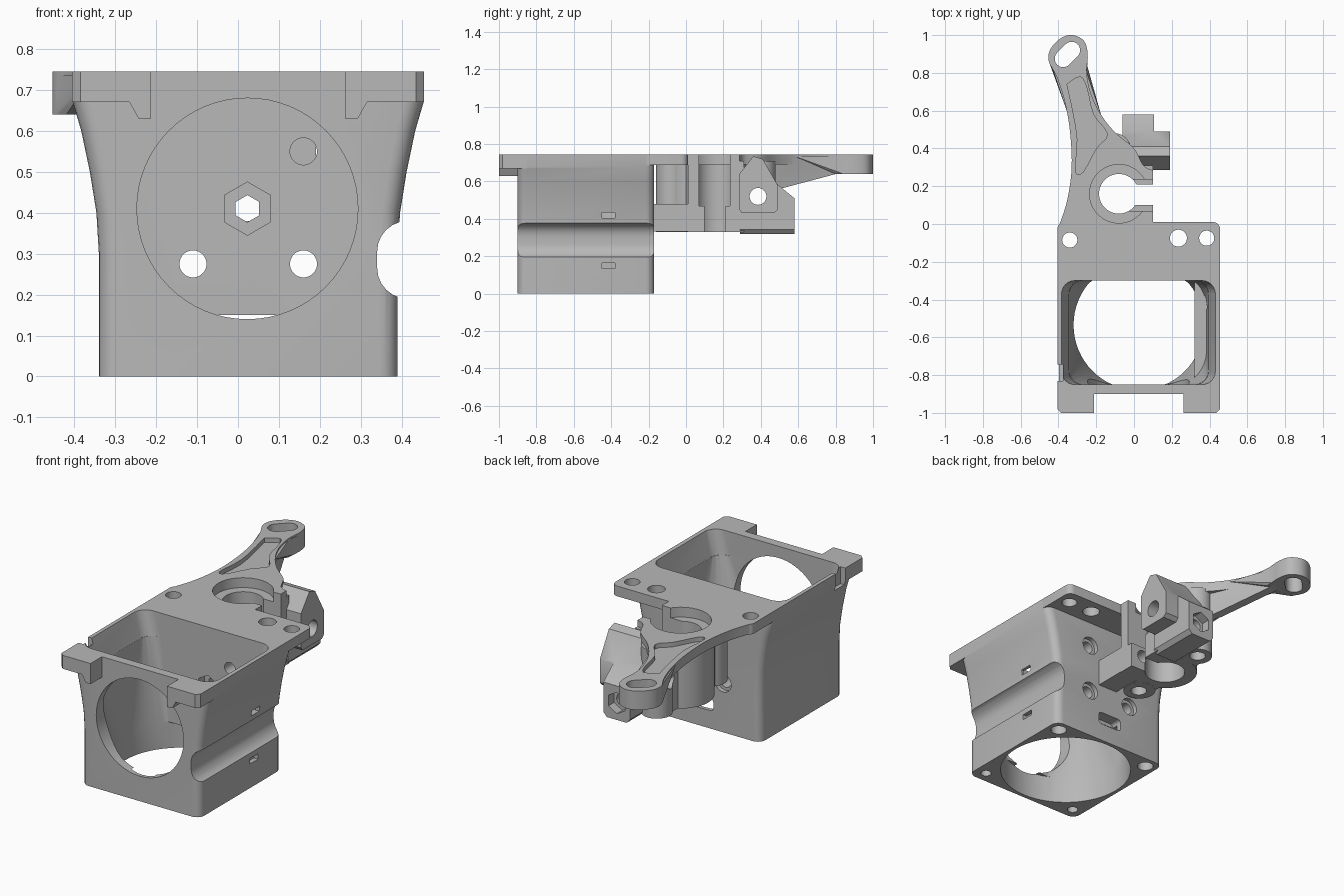
import bpy, bmesh
from math import sin, cos, pi, radians
from mathutils import Vector

if "Cube" in bpy.data.objects:
    bpy.data.objects.remove(bpy.data.objects["Cube"])

grey = bpy.data.materials.new("plain grey")
grey.use_nodes = True
grey.diffuse_color = (0.48, 0.48, 0.48, 1)
grey.node_tree.nodes["Principled BSDF"].inputs["Base Color"].default_value = (0.48, 0.48, 0.48, 1)

AXES = {"x": lambda u, v, t: (t, u, v),
        "y": lambda u, v, t: (u, t, v),
        "z": lambda u, v, t: (u, v, t)}


def to_object(name, bm):
    bmesh.ops.recalc_face_normals(bm, faces=bm.faces)
    mesh = bpy.data.meshes.new(name)
    bm.to_mesh(mesh)
    bm.free()
    ob = bpy.data.objects.new(name, mesh)
    bpy.context.collection.objects.link(ob)
    return ob


def prism(name, pts, axis, a, b):
    """Extrude a 2D outline along an axis from a to b."""
    bm = bmesh.new()
    place = AXES[axis]
    lo = [bm.verts.new(place(u, v, a)) for u, v in pts]
    hi = [bm.verts.new(place(u, v, b)) for u, v in pts]
    bm.faces.new(lo)
    bm.faces.new(hi)
    n = len(pts)
    for i in range(n):
        j = (i + 1) % n
        bm.faces.new((lo[i], lo[j], hi[j], hi[i]))
    return to_object(name, bm)


def box(name, x0, x1, y0, y1, z0, z1):
    return prism(name, [(x0, y0), (x1, y0), (x1, y1), (x0, y1)], "z", z0, z1)


def ring(u, v, r, n=40, turn=0.0):
    return [(u + r * cos(turn + 2 * pi * i / n), v + r * sin(turn + 2 * pi * i / n)) for i in range(n)]


def cyl(u, v, r, axis, a, b, n=40, turn=0.0):
    return prism("round", ring(u, v, r, n, turn), axis, a, b)


def round_rect(x0, x1, y0, y1, r, n=6):
    corners = [(x1 - r, y1 - r), (x0 + r, y1 - r), (x0 + r, y0 + r), (x1 - r, y0 + r)]
    return [(cx + r * cos(pi / 2 * (k + i / n)), cy + r * sin(pi / 2 * (k + i / n)))
            for k, (cx, cy) in enumerate(corners) for i in range(n + 1)]


def spline(pts, steps=5):
    """Smooth open curve through the points."""
    p = [Vector(q) for q in [pts[0]] + pts + [pts[-1]]]
    out = []
    for a, b, c, d in zip(p, p[1:], p[2:], p[3:]):
        for i in range(steps):
            t = i / steps
            q = 0.5 * (2 * b + (c - a) * t + (2 * a - 5 * b + 4 * c - d) * t * t
                       + (3 * b - a - 3 * c + d) * t ** 3)
            out.append(tuple(q))
    return out + [tuple(p[-1])]


def hull(layers):
    """Convex solid around flat outlines given as (z, points)."""
    bm = bmesh.new()
    for z, pts in layers:
        for x, y in pts:
            bm.verts.new((x, y, z))
    bmesh.ops.remove_doubles(bm, verts=bm.verts, dist=1e-4)
    made = bmesh.ops.convex_hull(bm, input=bm.verts)
    spare = [g for g in set(made["geom_interior"] + made["geom_unused"]) if isinstance(g, bmesh.types.BMVert)]
    bmesh.ops.delete(bm, geom=spare, context="VERTS")
    return to_object("hull", bm)


def combine(ob, others, operation):
    bpy.context.view_layer.objects.active = ob
    for other in others:
        mod = ob.modifiers.new("bool", "BOOLEAN")
        mod.operation = operation
        mod.solver = "EXACT"
        mod.object = other
        bpy.ops.object.modifier_apply(modifier=mod.name)
        bpy.data.objects.remove(other)
    return ob


def cut(ob, *others):
    return combine(ob, others, "DIFFERENCE")


def join(ob, *others):
    return combine(ob, others, "UNION")


CX, CY, TOP = 0.025, -0.535, 0.745

# Flared housing shell with rounded upright corners
half = [(0.365, 0), (0.365, 0.3), (0.371, 0.4), (0.387, 0.5), (0.408, 0.6), (0.43, 0.675), (0.43, TOP)]
outline = [(CX + u, z) for u, z in half] + [(CX - u, z) for u, z in reversed(half)]
housing = prism("housing", outline, "y", -0.9, -0.17)
bm = bmesh.new()
bm.from_mesh(housing.data)
upright = [e for e in bm.edges if abs(e.verts[0].co.y - e.verts[1].co.y) < 1e-4
           and abs(e.verts[0].co.z - e.verts[1].co.z) > 0.01]
bmesh.ops.bevel(bm, geom=upright, offset=0.045, segments=5, profile=0.5, affect="EDGES")
bm.to_mesh(housing.data)
bm.free()

# Front tabs with stepped undersides
for side in (-1, 1):
    tab = [(0.43, TOP), (0.43, 0.67), (0.29, 0.67), (0.268, 0.63), (0.237, 0.63), (0.237, TOP)]
    join(housing, prism("tab", [(CX + side * u, z) for u, z in tab], "y", -1.0, -0.85))
    corner = CX + side * 0.43
    cut(housing, prism("corner", [(corner + side * 0.01, -1.01), (corner - side * 0.03, -1.01),
                                  (corner + side * 0.01, -0.97)], "z", 0.5, 0.8))

# Air duct: round below, flaring to a rectangle, with a thick rib behind the side groove
throat = [(x, min(max(y, -0.85), -0.30)) for x, y in ring(CX, CY, 0.345, 64)]
waist = round_rect(CX - 0.37, CX + 0.37, -0.85, -0.30, 0.07)
mouth = round_rect(CX - 0.413, CX + 0.41, -0.85, -0.30, 0.07)
duct = hull([(0.14, throat), (0.3, throat), (0.62, waist)])
join(duct, hull([(0.61, waist), (0.76, mouth)]))
cut(duct, box("rib", 0.32, 0.6, -1, 0, 0.165, 0.405))
cut(housing, duct, cyl(CX, CY, 0.345, "z", -0.05, 0.15, 64))

# Front opening, side groove, tie slots, edge notch, rear slot
cut(housing, cyl(0.023, 0.41, 0.27, "y", -0.95, -0.8, 64),
    prism("groove", round_rect(0.34, 0.52, 0.19, 0.38, 0.075), "y", -1, 0),
    box("notch", -0.45, -0.375, -0.83, -0.745, 0.65, 0.8),
    prism("slot", round_rect(-0.05, 0.1, 0.1, 0.17, 0.02), "y", -0.235, -0.1))
for z in (0.15, 0.42):
    cut(housing, box("tie", 0.365, 0.5, -0.45, -0.38, z - 0.015, z + 0.015))

# Motor face holes through the rear wall
cut(housing, cyl(0.023, 0.41, 0.065, "y", -0.34, -0.25, 6, pi / 6),
    cyl(0.023, 0.41, 0.033, "y", -0.34, -0.1, 6, pi / 6))
for x, z in ((-0.11, 0.275), (0.16, 0.275), (0.16, 0.55)):
    cut(housing, cyl(x, z, 0.033, "y", -0.34, -0.1), cyl(x, z, 0.05, "y", -0.195, -0.1))

# Screw holes in the bottom corners
for x in (-1, 1):
    for y, r in ((-1, 0.028), (1, 0.042)):
        cut(housing, cyl(CX + x * 0.3, CY + y * 0.3, r, "z", -0.05, 0.1, 24))

# Rear mounting flange and curved lever arm
bracket = prism("mounting_bracket", round_rect(-0.405, 0.455, -0.24, 0.01, 0.035), "z", 0.688, TOP)
edge = spline([(-0.405, -0.03), (-0.355, 0.12), (-0.33, 0.3), (-0.34, 0.5), (-0.37, 0.66), (-0.41, 0.78),
               (-0.452, 0.865), (-0.44, 0.93), (-0.385, 0.985), (-0.325, 1.0), (-0.265, 0.97), (-0.245, 0.9),
               (-0.25, 0.8), (-0.228, 0.69), (-0.175, 0.58), (-0.1, 0.485), (0.0, 0.4), (0.05, 0.31), (0.1, 0.285)])
join(bracket, prism("arm", edge + [(0.1, -0.03)], "z", 0.69, TOP))

# Thick eye end that tapers into the arm
eye = [(-0.375, 0.875), (-0.33, 0.92)]
tip = [p for p in edge if p[1] > 0.79]
shank = [p for p in edge if 0.57 < p[1] < 0.82]
join(bracket, hull([(0.64, tip), (0.735, tip)]),
     hull([(0.64, [p for p in tip if p[1] < 0.85]), (0.735, shank)]))

# Tapered rib under the arm
rib = prism("rib", [(0.42, 0.55), (0.5, 0.56), (0.84, 0.65), (0.84, 0.72), (0.42, 0.72)], "x", -0.025, 0.025)
for v in rib.data.vertices:
    v.co.x += -0.12 - 0.44 * (v.co.y - 0.4)
join(bracket, rib)

# Shallow pocket on the arm, slotted eye, flange holes
pocket = spline([(-0.355, 0.74), (-0.285, 0.78), (-0.25, 0.72), (-0.215, 0.58), (-0.14, 0.475), (-0.2, 0.4),
                 (-0.27, 0.275), (-0.31, 0.28), (-0.3, 0.45), (-0.33, 0.63)], 3)
cut(bracket, prism("pocket", pocket, "z", 0.72, 0.8))
slot = [(0.045 * cos(a) + eye[k][0], 0.045 * sin(a) + eye[k][1])
        for k in (0, 1) for a in [radians(135 + 180 * k + 18 * i) for i in range(11)]]
cut(bracket, prism("slot", slot, "z", 0.5, 0.8))
for x, y, r in ((-0.34, -0.085, 0.04), (0.235, -0.075, 0.045), (0.385, -0.075, 0.04)):
    cut(bracket, cyl(x, y, r, "z", 0.5, 0.8))

# Split sensor holder hanging below the bracket
BX, BY = -0.08, 0.16
holder = cyl(BX, BY, 0.17, "z", 0.33, 0.71, 64)
holder.name = "sensor_holder"
join(holder, box("jaws", BX, 0.1, 0.01, 0.31, 0.33, 0.71),
     box("web", -0.165, -0.02, -0.07, 0.4, 0.331, 0.709),
     box("link", -0.02, 0.1, -0.18, 0.05, 0.332, 0.48),
     cyl(-0.1, -0.075, 0.085, "z", 0.329, 0.708),
     cyl(-0.1, 0.4, 0.08, "z", 0.328, 0.707))

# Clamp block and nut boss
block = [(0.285, 0.45), (0.3, 0.43), (0.47, 0.43), (0.49, 0.45), (0.49, 0.58), (0.41, 0.72), (0.36, 0.735), (0.285, 0.64)]
join(holder, prism("clamp", block, "x", -0.06, 0.19))
boss = prism("boss", [(0.29, 0.32), (0.58, 0.32), (0.58, 0.51), (0.47, 0.6), (0.29, 0.6)], "x", -0.06, 0.105)
for x, s in ((-0.06, 1), (0.105, -1)):
    cut(boss, prism("chamfer", [(x - s * 0.01, 0.31), (x + s * 0.03, 0.31), (x - s * 0.01, 0.355)], "y", 0.2, 0.7))
join(holder, boss)
cut(holder, cyl(0.385, 0.52, 0.045, "x", -0.3, 0.3, 24),
    cyl(0.022, 0.415, 0.06, "y", 0.53, 0.7, 6, pi / 6),
    cyl(0.022, 0.415, 0.036, "y", -0.3, 0.7, 24))
for x, y in ((-0.1, -0.08), (-0.1, 0.405)):
    cut(holder, cyl(x, y, 0.042, "z", 0.2, 0.45, 24))

# Bore, counterbore and side split through holder and bracket
for part in (holder, bracket):
    cut(part, cyl(BX, BY, 0.105, "z", 0.2, 0.9, 64),
        cyl(BX, BY, 0.155, "z", 0.69, 0.9, 64),
        box("split", BX, 0.3, 0.07, 0.235, 0.47, 0.9),
        box("split", BX, 0.3, 0.1, 0.21, 0.2, 0.48))

# Material and edge-aware smoothing
for ob in (housing, bracket, holder):
    ob.data.materials.clear()
    ob.data.materials.append(grey)
    for face in ob.data.polygons:
        face.material_index = 0
    bpy.ops.object.select_all(action="DESELECT")
    ob.select_set(True)
    bpy.context.view_layer.objects.active = ob
    bpy.ops.object.shade_smooth_by_angle(angle=radians(30))
